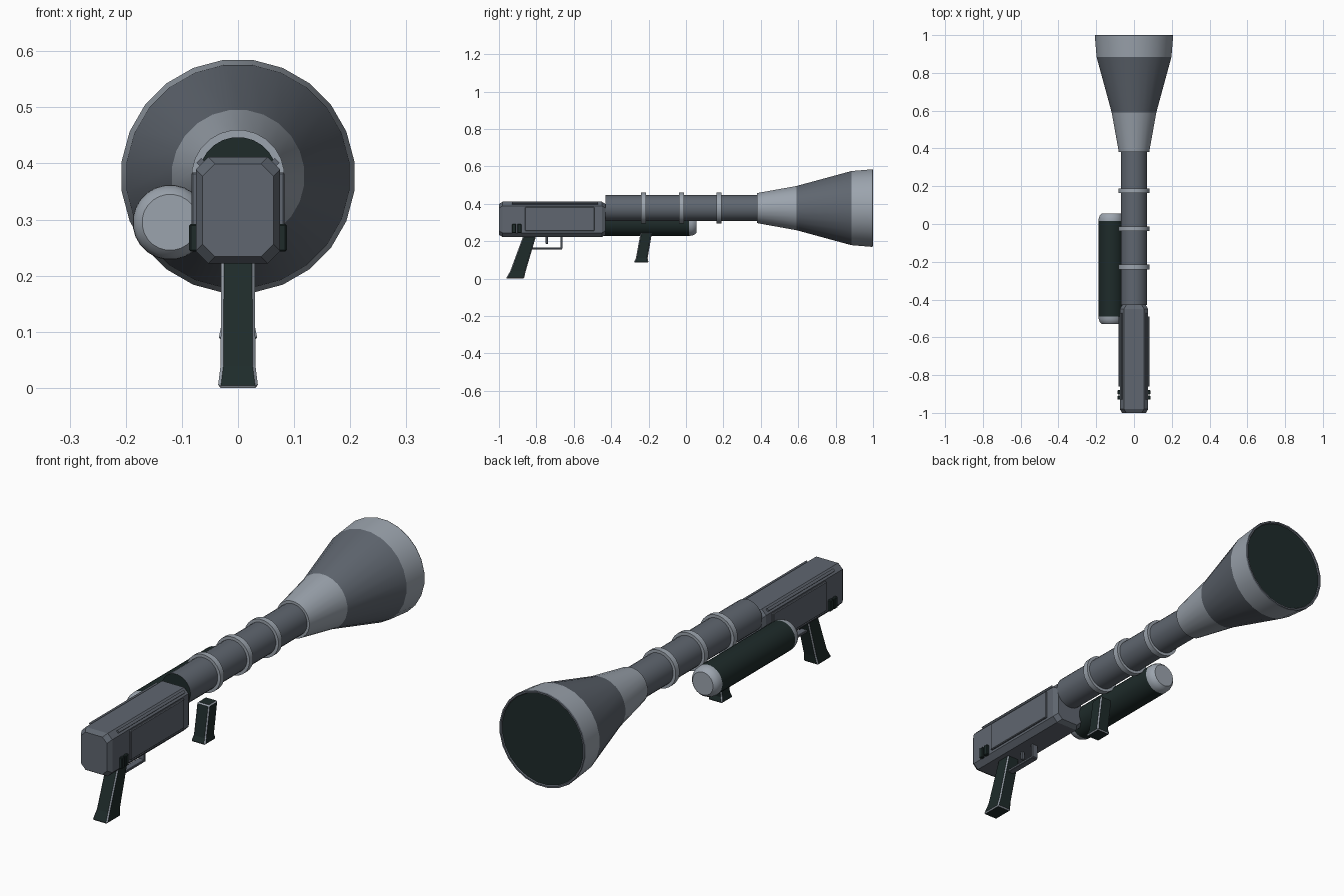
import bpy, bmesh, math
from mathutils import Matrix, Vector

if "Cube" in bpy.data.objects:
    bpy.data.objects.remove(bpy.data.objects["Cube"])


def material(name, col):
    m = bpy.data.materials.new(name)
    m.diffuse_color = (*col, 1)
    m.use_nodes = True
    m.node_tree.nodes["Principled BSDF"].inputs["Base Color"].default_value = m.diffuse_color
    return m


MID = material("mid_gray", (0.115, 0.133, 0.160))
LIGHT = material("light_gray", (0.33, 0.37, 0.42))
DARK = material("dark_green", (0.013, 0.024, 0.023))


def finish(name, bm, mats, smooth=None):
    bmesh.ops.recalc_face_normals(bm, faces=bm.faces[:])
    me = bpy.data.meshes.new(name)
    bm.to_mesh(me)
    bm.free()
    for m in mats:
        me.materials.append(m)
    ob = bpy.data.objects.new(name, me)
    bpy.context.collection.objects.link(ob)
    if smooth:
        bpy.ops.object.select_all(action='DESELECT')
        ob.select_set(True)
        bpy.context.view_layer.objects.active = ob
        bpy.ops.object.shade_smooth_by_angle(angle=math.radians(smooth))
    return ob


def loft(bm, rings, cap=True):
    """Skin a list of equal-length point rings."""
    vs = [[bm.verts.new(p) for p in r] for r in rings]
    n = len(vs[0])
    faces = []
    for a, b in zip(vs, vs[1:]):
        for i in range(n):
            j = (i + 1) % n
            faces.append(bm.faces.new((a[i], a[j], b[j], b[i])))
    if cap:
        faces += [bm.faces.new(vs[0]), bm.faces.new(vs[-1])]
    return faces


def turned(name, x, z, bands, mats, n=24):
    """Parts turned around the y axis; bands = (material index, [(y, r), ...])."""
    bm = bmesh.new()
    for idx, prof in bands:
        def ring(y, r):
            return [Vector((x + r * math.cos(a), y, z + r * math.sin(a)))
                    for a in ((k + 0.5) * math.tau / n for k in range(n))]
        if len(prof) == 1:                      # flat disc
            f = [bm.faces.new([bm.verts.new(p) for p in ring(*prof[0])])]
        else:
            f = loft(bm, [ring(*p) for p in prof], cap=False)
        for face in f:
            face.material_index = idx
    ob = finish(name, bm, mats, 35)
    return ob


def box(name, lo, hi, mat, bevel=0.0, tilt=0.0):
    bm = bmesh.new()
    lo, hi = Vector(lo), Vector(hi)
    c, s = (lo + hi) / 2, hi - lo
    bmesh.ops.create_cube(bm, size=1, matrix=Matrix.Translation(c)
                          @ Matrix.Rotation(tilt, 4, 'Y') @ Matrix.Diagonal((*s, 1)))
    if bevel:
        bmesh.ops.bevel(bm, geom=bm.edges[:], offset=bevel, segments=1, affect='EDGES')
    return finish(name, bm, [mat])


def grip(name, sections):
    """Handle from (z, back y, front y, half width), with pale worn edges."""
    bm = bmesh.new()
    loft(bm, [[(-w, a, z), (w, a, z), (w, b, z), (-w, b, z)] for z, a, b, w in sections])
    ob = finish(name, bm, [DARK, LIGHT])
    m = ob.modifiers.new("edges", 'BEVEL')
    m.width, m.segments, m.material = 0.005, 1, 1
    m.limit_method, m.angle_limit = 'ANGLE', math.radians(40)


AX = 0.377  # barrel axis height

# barrel with dark rear end
turned("barrel", 0, AX, [(0, [(-0.43, 0.07), (0.40, 0.07)]),
                         (1, [(-0.43, 0.07)])], [MID, DARK])
# clamp rings
for i, y in enumerate((-0.227, -0.025, 0.176)):
    prof = [(y - 0.013, 0.068), (y - 0.013, 0.083), (y + 0.013, 0.083), (y + 0.013, 0.068)]
    turned(f"barrel_ring_{i + 1}", 0, AX, [(0, prof)], [LIGHT])
# flared muzzle in three bands, closed by a dark disc
turned("muzzle_bell", 0, AX, [
    (1, [(0.38, 0.068), (0.38, 0.081)]),
    (1, [(0.38, 0.081), (0.59, 0.119)]),
    (0, [(0.59, 0.119), (0.885, 0.200)]),
    (1, [(0.885, 0.200), (0.994, 0.209)]),
    (0, [(0.994, 0.209), (1.0, 0.207), (1.0, 0.200), (0.995, 0.197)]),
    (2, [(0.995, 0.197)])], [MID, LIGHT, DARK])

# side tank with rounded pale caps
turned("side_tank", -0.121, 0.295, [(0, [(-0.49, 0.067), (0.016, 0.067)])], [DARK])
for name, y, d in (("tank_cap_rear", -0.49, -1), ("tank_cap_front", 0.016, 1)):
    prof = [(y, 0.067), (y + d * 0.015, 0.066), (y + d * 0.030, 0.060), (y + d * 0.040, 0.050)]
    turned(name, -0.121, 0.295, [(0, prof), (0, prof[-1:])], [LIGHT])


# receiver: chamfered box
def octagon(y, d):
    w, lo, hi, c = 0.075 - d, 0.222 + d, 0.411 - d, 0.022
    return [(-w + c, y, lo), (w - c, y, lo), (w, y, lo + c), (w, y, hi - c),
            (w - c, y, hi), (-w + c, y, hi), (-w, y, hi - c), (-w, y, lo + c)]


bm = bmesh.new()
loft(bm, [octagon(-1.0, 0.012), octagon(-0.98, 0), octagon(-0.45, 0), octagon(-0.43, 0.012)])
finish("receiver", bm, [MID])

for side, s in (("left", -1), ("right", 1)):
    def xs(a, b):
        return sorted((s * a, s * b))
    # side cover plate, selector block and upper edge strip
    a, b = xs(0.07, 0.083)
    box(f"side_plate_{side}", (a, -0.86, 0.255), (b, -0.49, 0.384), MID, 0.003)
    a, b = xs(0.07, 0.087)
    for k, y in enumerate((-0.93, -0.902)):
        box(f"selector_{side}_{k + 1}", (a, y, 0.243), (b, y + 0.022, 0.292), DARK, 0.003)
    a, b = xs(0.058, 0.070)
    box(f"edge_strip_{side}", (a, -0.93, 0.392), (b, -0.47, 0.408), MID, 0, s * math.pi / 4)

# handles
grip("rear_grip", [(0.0, -0.963, -0.866, 0.036), (0.04, -0.940, -0.857, 0.031),
                   (0.24, -0.866, -0.798, 0.030)])
grip("front_grip", [(0.085, -0.280, -0.200, 0.035), (0.11, -0.268, -0.205, 0.030),
                    (0.245, -0.243, -0.182, 0.030)])

# trigger guard and trigger
box("guard_bottom", (-0.015, -0.835, 0.156), (0.015, -0.662, 0.167), MID, 0.002)
box("guard_front", (-0.015, -0.672, 0.160), (0.015, -0.660, 0.23), MID, 0.002)
box("trigger", (-0.008, -0.750, 0.185), (0.008, -0.738, 0.23), MID, 0.002)
